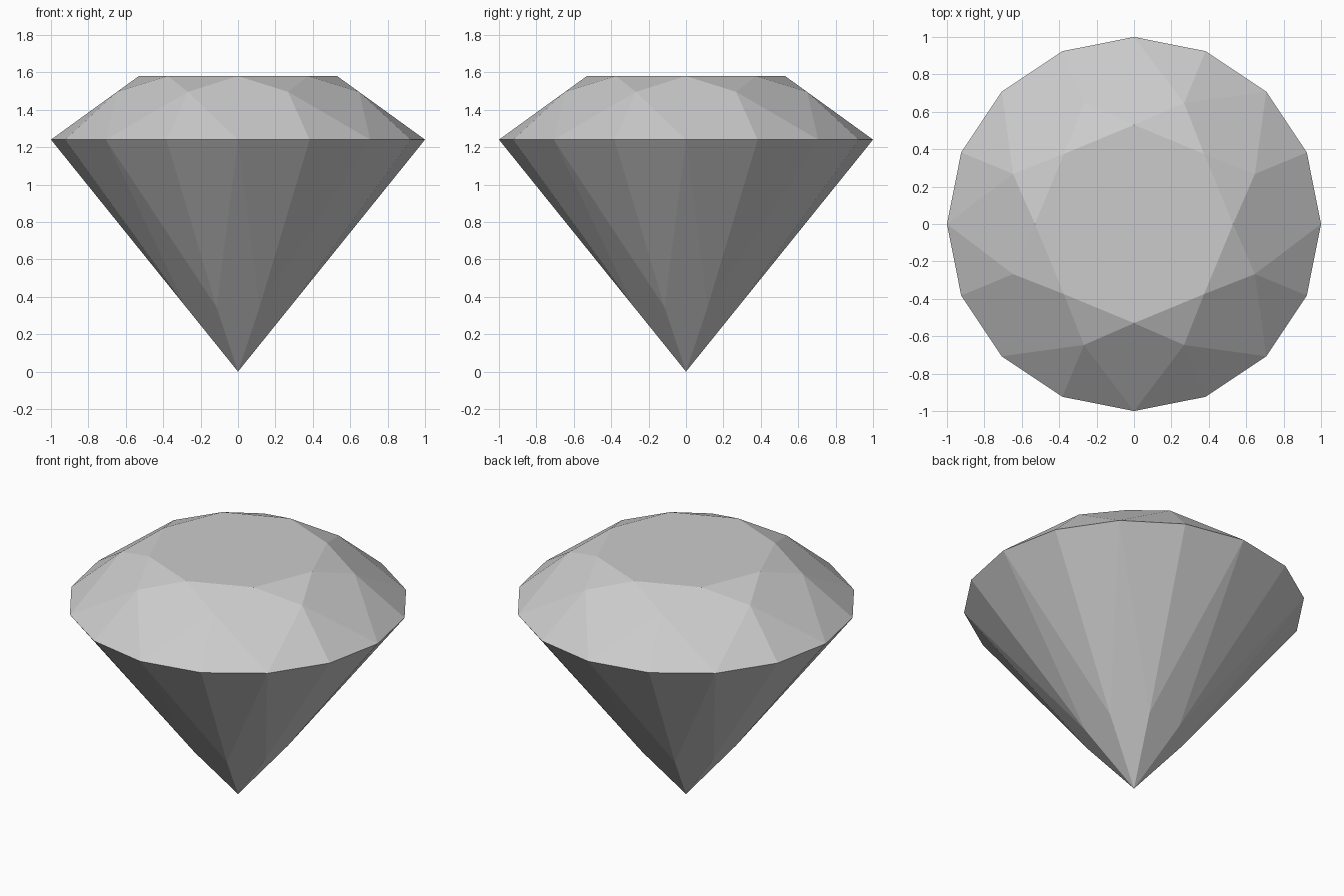
import bpy
import bmesh
from math import cos, sin, pi

if "Cube" in bpy.data.objects:
    bpy.data.objects.remove(bpy.data.objects["Cube"], do_unlink=True)

FOLDS = 8
STEP = 2 * pi / FOLDS
GIRDLE_Z, TABLE_Z, TABLE_R = 1.24, 1.58, 0.53
CROWN_R, PAVILION_R = 0.70, 0.30


def material(name, color):
    mat = bpy.data.materials.new(name)
    mat.use_nodes = True
    mat.diffuse_color = color
    mat.node_tree.nodes["Principled BSDF"].inputs["Base Color"].default_value = color
    return mat


def ring(bm, count, radius, z, offset=0.0):
    angles = [2 * pi * i / count + offset for i in range(count)]
    return [bm.verts.new((radius * cos(a), radius * sin(a), z)) for a in angles]


# Heights that keep the kite facets flat
slope = (TABLE_Z - GIRDLE_Z) / (1 - TABLE_R)
crown_z = GIRDLE_Z + (1 - CROWN_R * cos(STEP / 2)) * slope
pavilion_z = PAVILION_R * cos(STEP / 2) * GIRDLE_Z

bm = bmesh.new()
table = ring(bm, FOLDS, TABLE_R, TABLE_Z)
crown = ring(bm, FOLDS, CROWN_R, crown_z, STEP / 2)
girdle = ring(bm, 2 * FOLDS, 1, GIRDLE_Z)
pavilion = ring(bm, FOLDS, PAVILION_R, pavilion_z, STEP / 2)
tip = bm.verts.new((0, 0, 0))

# Flat table on top
bm.faces.new(table)

for i in range(FOLDS):
    nxt = (i + 1) % FOLDS
    corner, middle, end = girdle[2 * i], girdle[2 * i + 1], girdle[2 * nxt]
    # Crown: star, kite and girdle facets
    bm.faces.new((table[i], crown[i], table[nxt]))
    bm.faces.new((table[i], crown[i - 1], corner, crown[i]))
    bm.faces.new((crown[i], corner, middle))
    bm.faces.new((crown[i], middle, end))
    # Pavilion: long girdle facets and kites meeting at the tip
    bm.faces.new((pavilion[i], middle, corner))
    bm.faces.new((pavilion[i], end, middle))
    bm.faces.new((tip, pavilion[i], corner, pavilion[i - 1]))

bmesh.ops.recalc_face_normals(bm, faces=bm.faces)
mesh = bpy.data.meshes.new("cut_gem")
bm.to_mesh(mesh)
bm.free()
mesh.materials.append(material("pale grey", (0.6, 0.6, 0.6, 1)))
gem = bpy.data.objects.new("cut_gem", mesh)
bpy.context.collection.objects.link(gem)
